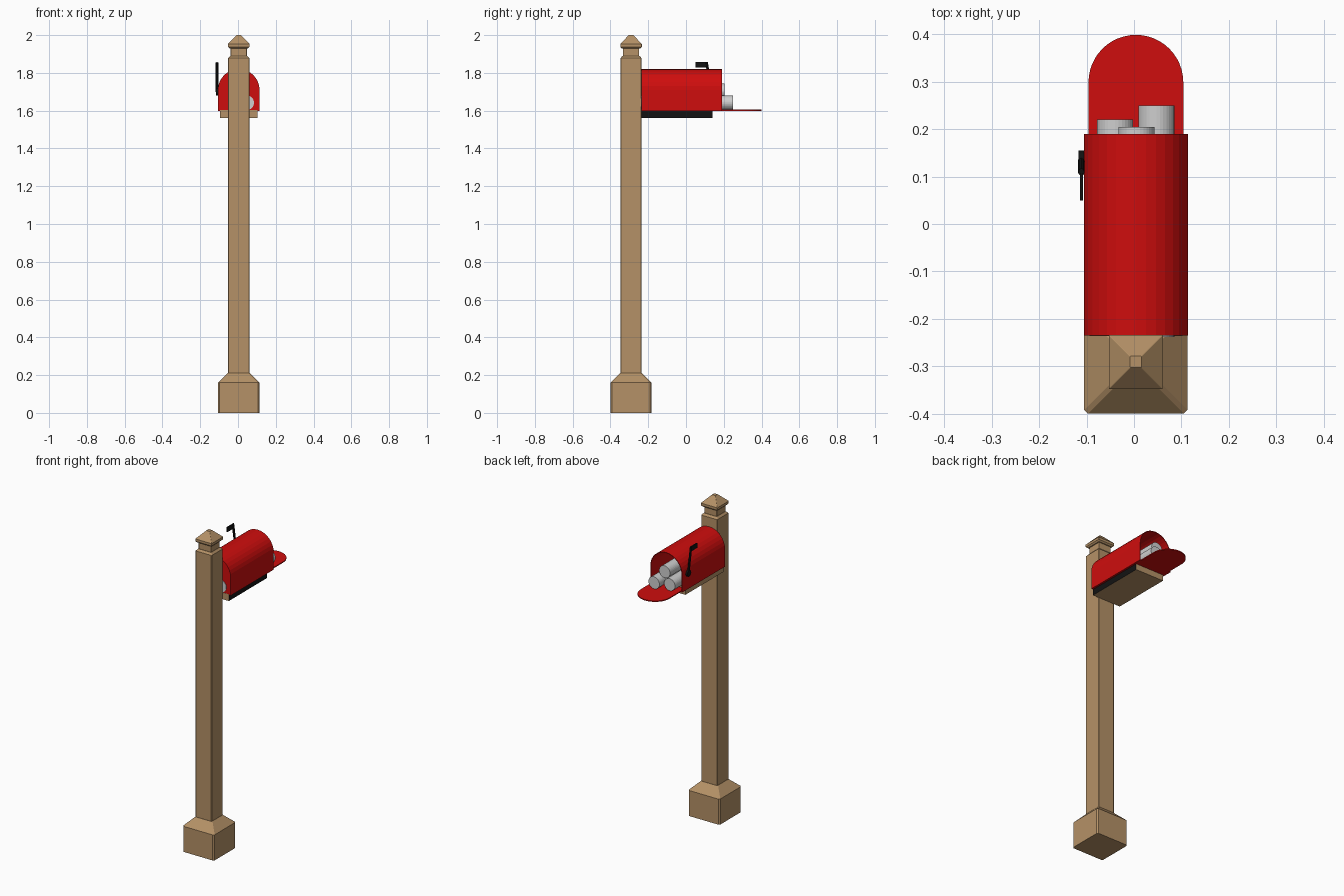
import bpy, bmesh, math
from mathutils import Vector, Matrix

if "Cube" in bpy.data.objects:
    bpy.data.objects.remove(bpy.data.objects["Cube"])

CX = 0.004          # centre line of the whole mailbox
POST_Y = -0.291     # centre of the post


def material(name, rgb):
    m = bpy.data.materials.new(name)
    m.use_nodes = True
    m.diffuse_color = (*rgb, 1)
    m.node_tree.nodes["Principled BSDF"].inputs["Base Color"].default_value = (*rgb, 1)
    return m


wood = material("tan wood", (0.46, 0.285, 0.135))
red = material("red metal", (0.62, 0.004, 0.004))
black = material("black", (0.006, 0.006, 0.006))
paper = material("pale grey paper", (0.62, 0.62, 0.62))


def finish(name, bm, *mats):
    bmesh.ops.recalc_face_normals(bm, faces=bm.faces)
    mesh = bpy.data.meshes.new(name)
    bm.to_mesh(mesh)
    bm.free()
    for m in mats:
        mesh.materials.append(m)
    ob = bpy.data.objects.new(name, mesh)
    bpy.context.collection.objects.link(ob)
    return ob


def square_stack(name, rings, chamfer, mat):
    """Square column from (half width, height) rings with chamfered corners."""
    bm = bmesh.new()
    loops = []
    for h, z in rings:
        k = h - chamfer
        pts = [(h, -k), (h, k), (k, h), (-k, h), (-h, k), (-h, -k), (-k, -h), (k, -h)]
        loops.append([bm.verts.new((CX + x, POST_Y + y, z)) for x, y in pts])
    for a, b in zip(loops, loops[1:]):
        for i in range(8):
            j = (i + 1) % 8
            bm.faces.new((a[i], a[j], b[j], b[i]))
    bm.faces.new(loops[0])
    bm.faces.new(loops[-1])
    return finish(name, bm, mat)


def box(bm, lo, hi):
    lo, hi = Vector(lo), Vector(hi)
    m = Matrix.Translation((lo + hi) / 2) @ Matrix.Diagonal((*(hi - lo), 1))
    bmesh.ops.create_cube(bm, size=1, matrix=m)


def rod(bm, a, b, radius, sides):
    a, b = Vector(a), Vector(b)
    turn = (b - a).to_track_quat('Z', 'Y').to_matrix().to_4x4()
    bmesh.ops.create_cone(bm, cap_ends=True, segments=sides, radius1=radius, radius2=radius,
                          depth=(b - a).length, matrix=Matrix.Translation((a + b) / 2) @ turn)


def arch(radius, straight, sides=16):
    """Half-round outline standing on two straight legs."""
    pts = [(radius, 0)]
    for i in range(sides + 1):
        t = math.pi * i / sides
        pts.append((radius * math.cos(t), straight + radius * math.sin(t)))
    return pts + [(-radius, 0)]


# Post with its base and cap
square_stack("post_base", [(0.109, 0), (0.109, 0.16), (0.057, 0.212)], 0.008, wood)
square_stack("post", [(0.056, 0.205), (0.056, 1.878), (0.045, 1.89)], 0.003, wood)
square_stack("post_cap", [(0.043, 1.885), (0.043, 1.93), (0.049, 1.93), (0.057, 1.938),
                          (0.057, 1.953), (0.012, 2.0)], 0.001, wood)

# Support board with one black side
bm = bmesh.new()
box(bm, (CX - 0.098, -0.236, 1.562), (CX + 0.098, 0.14, 1.604))
bm.normal_update()
for f in bm.faces:
    f.material_index = int(f.normal.x > 0.9)
finish("support_board", bm, wood, black)

# Arched shell, closed at the post and open at the far end
bm = bmesh.new()
outline = arch(0.11, 0.111)
back = [bm.verts.new((CX + x, -0.235, 1.599 + z)) for x, z in outline]
mouth = [bm.verts.new((CX + x, 0.19, 1.599 + z)) for x, z in outline]
for i in range(len(back)):
    j = (i + 1) % len(back)
    bm.faces.new((back[i], back[j], mouth[j], mouth[i]))
bm.faces.new(back)
shell = finish("mailbox_shell", bm, red)
solid = shell.modifiers.new("wall", 'SOLIDIFY')
solid.thickness = 0.004
solid.offset = -1

# Door folded down flat
bm = bmesh.new()
face = bm.faces.new([bm.verts.new((CX + x, 0.186 + y, 1.599)) for x, y in arch(0.1, 0.113, 24)])
lift = bmesh.ops.extrude_face_region(bm, geom=[face])
bmesh.ops.translate(bm, vec=(0, 0, 0.006),
                    verts=[v for v in lift["geom"] if isinstance(v, bmesh.types.BMVert)])
finish("open_door", bm, red)

# Paper rolls stacked inside
for name, x, z, end, start in (("left_roll", 0.047, 1.642, 0.25, -0.238),
                               ("right_roll", -0.04, 1.642, 0.22, -0.22),
                               ("top_roll", 0.005, 1.705, 0.205, -0.22)):
    bm = bmesh.new()
    rod(bm, (x, start, z), (x, end, z), 0.038, 32)
    finish(name, bm, paper)

# Raised signal flag with pivot and arm
bm = bmesh.new()
rod(bm, (-0.104, 0.135, 1.70), (-0.117, 0.135, 1.70), 0.02, 16)
rod(bm, (-0.111, 0.135, 1.70), (-0.111, 0.109, 1.855), 0.007, 8)
box(bm, (-0.114, 0.05, 1.828), (-0.108, 0.117, 1.858))
finish("signal_flag", bm, black)
